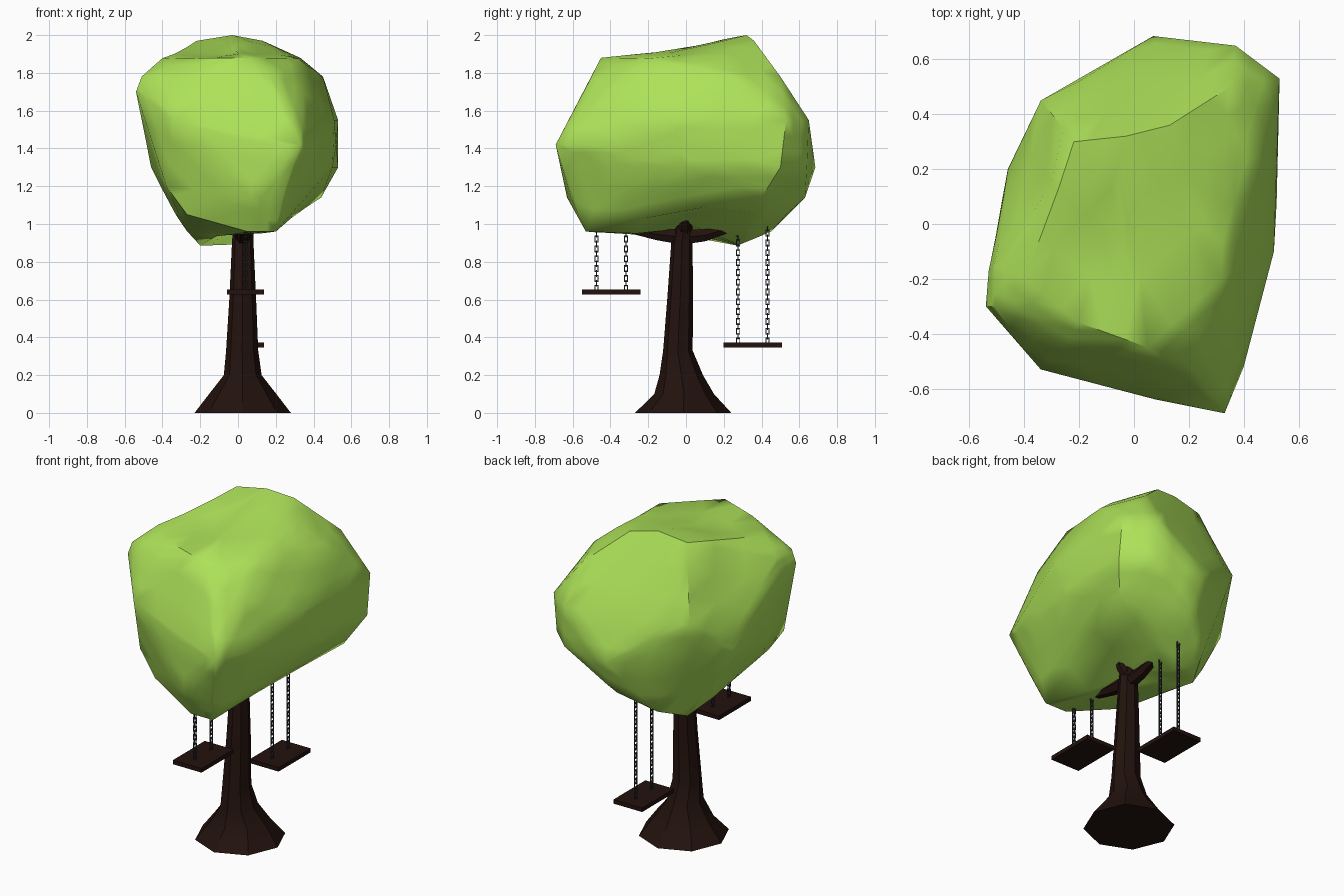
import bpy, bmesh
from math import radians, cos, sin, pi, exp
from mathutils import Vector, Matrix

if "Cube" in bpy.data.objects:
    bpy.data.objects.remove(bpy.data.objects["Cube"])


def material(name, rgb):
    m = bpy.data.materials.new(name)
    m.diffuse_color = (*rgb, 1)
    m.use_nodes = True
    m.node_tree.nodes["Principled BSDF"].inputs["Base Color"].default_value = m.diffuse_color
    return m


LEAF = material("leaf", (0.42, 0.76, 0.10))
BARK = material("bark", (0.016, 0.006, 0.004))
IRON = material("iron", (0.03, 0.035, 0.04))


def finish(bm, name, mat, angle=None):
    bmesh.ops.recalc_face_normals(bm, faces=bm.faces)
    me = bpy.data.meshes.new(name)
    bm.to_mesh(me)
    bm.free()
    ob = bpy.data.objects.new(name, me)
    bpy.context.collection.objects.link(ob)
    me.materials.append(mat)
    if angle:
        bpy.ops.object.select_all(action='DESELECT')
        ob.select_set(True)
        bpy.context.view_layer.objects.active = ob
        bpy.ops.object.shade_smooth_by_angle(angle=radians(angle))
    return ob


def loft(bm, rings):
    loops = [[bm.verts.new(p) for p in r] for r in rings]
    n = len(loops[0])
    for a, b in zip(loops, loops[1:]):
        for i in range(n):
            bm.faces.new((a[i], a[(i + 1) % n], b[(i + 1) % n], b[i]))
    bm.faces.new(loops[0][::-1])
    bm.faces.new(loops[-1])


# Trunk: eight-sided flared column (z, centre x, centre y, radius x, radius y)
profile = [(0, .025, -.015, .255, .255), (.1, .025, -.01, .178, .158),
           (.2, .025, -.025, .100, .115), (.33, .022, -.043, .085, .078),
           (.62, .025, -.03, .070, .068), (.9, .025, -.022, .057, .056),
           (1.0, .03, -.01, .055, .045)]
bm = bmesh.new()
loft(bm, [[(cx + rx * cos(k * pi / 4), cy + ry * sin(k * pi / 4), z)
           for k in range(8)] for z, cx, cy, rx, ry in profile])
finish(bm, "trunk", BARK, 30)


# Branches: tapered six-sided limbs along a short path
def branch(name, path, radii):
    pts = [Vector(p) for p in path]
    rings = []
    for i, (p, r) in enumerate(zip(pts, radii)):
        d = pts[min(i + 1, len(pts) - 1)] - pts[max(i - 1, 0)]
        q = d.to_track_quat('Z', 'Y')
        rings.append([p + q @ Vector((r * cos(k * pi / 3), r * sin(k * pi / 3), 0))
                      for k in range(6)])
    b = bmesh.new()
    loft(b, rings)
    finish(b, name, BARK, 30)


branch("front_branch", [(.025, -.02, .93), (.03, -.15, .945), (.03, -.3, .975), (.035, -.52, 1.02)],
       [.045, .036, .026, .014])
branch("back_branch", [(.025, -.02, .93), (.03, .1, .94), (.03, .22, .975), (.035, .46, 1.02)],
       [.045, .036, .026, .014])
branch("left_stub", [(.02, -.01, .95), (-.04, 0, 1.01), (-.09, .01, 1.09)], [.04, .028, .01])
branch("right_stub", [(.03, -.01, .95), (.09, -.01, 1.01), (.13, 0, 1.09)], [.04, .026, .01])

# Canopy: lumpy faceted crown wrapped around cross-sections at each height
sections = {
    .885: [(-.03, .28), (-.2, .27)],
    .96: [(.05, -.53), (.2, -.53), (-.12, .45), (-.27, .12)],
    1.05: [(-.33, .2), (-.27, -.42), (.1, .53)],
    1.14: [(.07, -.63), (.23, -.61), (.44, .4), (.1, .63), (.33, -.1)],
    1.2: [(-.38, -.41), (-.41, .1)],
    1.3: [(.53, .5), (.07, .685), (-.22, .5), (.4, -.4), (.5, 0), (-.46, .2), (.38, .64)],
    1.42: [(.33, -.69), (.08, -.64), (.4, -.52), (.52, .08), (-.46, .2)],
    1.55: [(.53, .53), (.37, .65), (.1, .6), (-.34, .45), (-.34, -.53), (.51, -.1), (-.2, .52)],
    1.7: [(-.54, -.3), (-.53, -.17), (.35, -.42)],
    1.78: [(-.51, -.3), (-.51, -.15), (.45, .25), (.35, .5), (-.25, -.44), (.2, -.5)],
    1.88: [(-.4, -.2), (-.2, -.36), (.05, -.45), (.33, .2), (.32, -.2)],
    1.97: [(-.22, .3), (-.08, .14), (.13, .36)],
    2.0: [(-.03, .32)],
}
bm = bmesh.new()
for z, pts in sections.items():
    for x, y in pts:
        bm.verts.new((x, y, z))
bmesh.ops.convex_hull(bm, input=bm.verts[:])
bmesh.ops.delete(bm, geom=[v for v in bm.verts if not v.link_faces], context='VERTS')
bmesh.ops.subdivide_edges(bm, edges=bm.edges[:], cuts=2, use_grid_fill=True)
# Dents: (centre, push, width) hollow round the trunk, top dip, left notch
dents = [((.1, 0, .95), (0, 0, .1), .19), ((-.12, -.08, 1.92), (0, 0, -.045), .17),
         ((.2, -.05, 1.9), (0, 0, -.02), .15), ((-.42, .15, 1.75), (.05, -.02, -.02), .16)]
for v in bm.verts:
    start = v.co.copy()
    for centre, push, width in dents:
        v.co += Vector(push) * exp(-((start - Vector(centre)).length / width) ** 2)
finish(bm, "canopy", LEAF, 40)


# Chains: square links alternately turned a quarter
def chain(name, y, z0, z1, x=.04, pitch=.026):
    b = bmesh.new()
    for i in range(int((z1 - z0) / pitch) + 1):
        place = Matrix.Translation((x, y, z0 + i * pitch)) @ Matrix.Rotation(i % 2 * pi / 2, 4, 'Z')
        outer, inner = (.011, .018), (.006, .012)
        grid = [[b.verts.new(place @ Vector((dx, sy * w, sz * h)))
                 for (w, h), dx in ((outer, -.003), (outer, .003), (inner, .003), (inner, -.003))]
                for sy, sz in ((-1, -1), (1, -1), (1, 1), (-1, 1))]
        for k in range(4):
            p, q = grid[k], grid[(k + 1) % 4]
            for j in range(4):
                b.faces.new((p[j], q[j], q[(j + 1) % 4], p[(j + 1) % 4]))
    finish(b, name, IRON)


# Swings: plank seat with two chains
def swing(label, y, z, tops):
    b = bmesh.new()
    bmesh.ops.create_cube(b, size=1, matrix=Matrix.Translation((.04, y, z))
                          @ Matrix.Diagonal((.195, .31, .025, 1)))
    finish(b, label + "_seat", BARK)
    for side, dy, top in (("near", -.078, tops[0]), ("far", .078, tops[1])):
        chain(f"{label}_{side}_chain", y + dy, z + .02, top)


swing("front_swing", -.396, .640, (1.0, .98))
swing("back_swing", .354, .360, (.96, 1.0))
